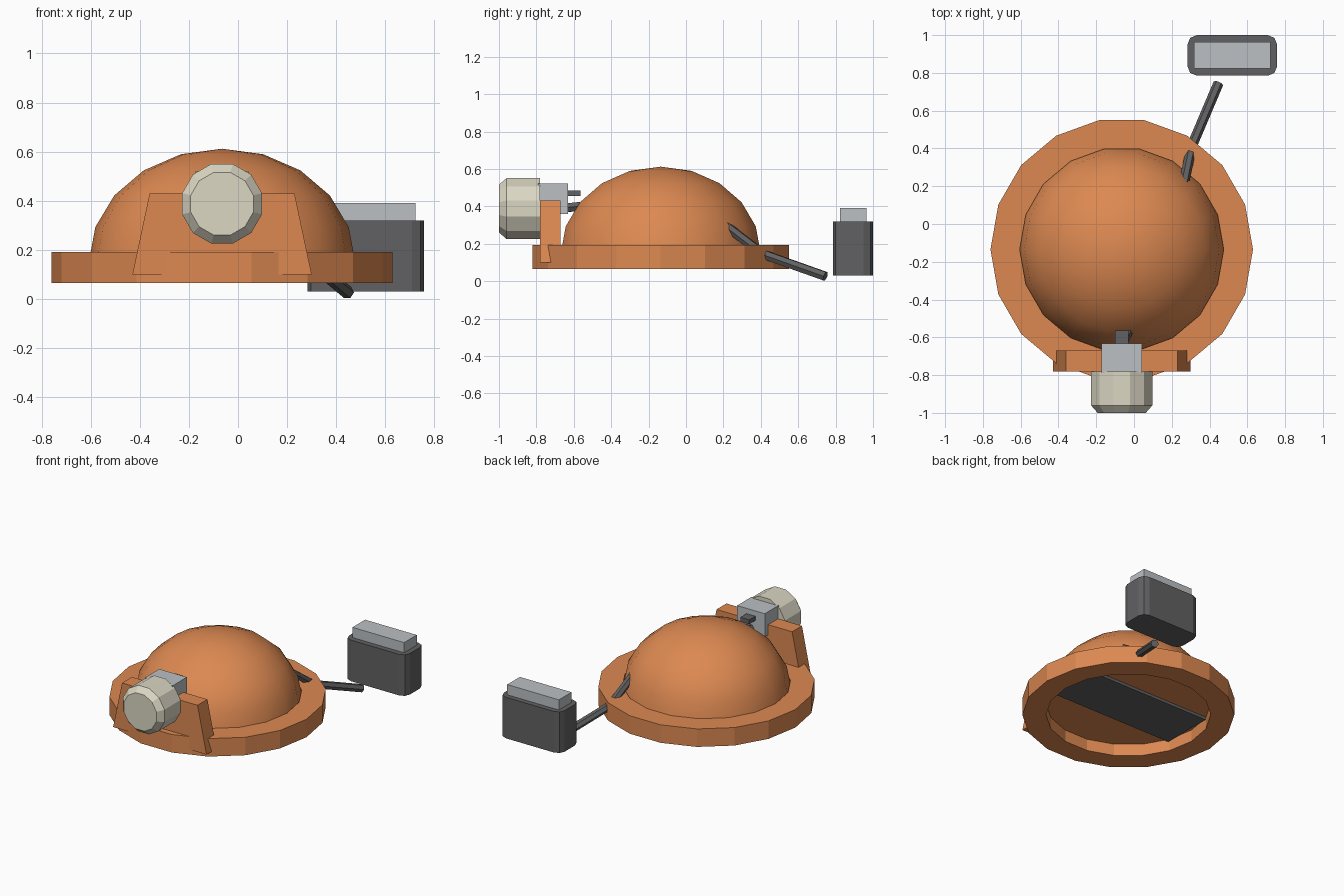
import bpy, bmesh
from math import sin, cos, tau, radians
from mathutils import Vector

if "Cube" in bpy.data.objects:
    bpy.data.objects.remove(bpy.data.objects["Cube"])


def material(name, rgb):
    m = bpy.data.materials.new(name)
    m.use_nodes = True
    m.diffuse_color = (*rgb, 1)
    m.node_tree.nodes["Principled BSDF"].inputs["Base Color"].default_value = (*rgb, 1)
    return m


ORANGE = material("orange shell", (0.72, 0.25, 0.083))
DARK = material("dark grey rubber", (0.12, 0.12, 0.125))
GREY = material("light grey metal", (0.5, 0.53, 0.55))
CREAM = material("cream lamp", (0.71, 0.68, 0.55))

CX, CY = -0.065, -0.135  # centre of the shell


def add_object(name, bm, mat):
    bmesh.ops.recalc_face_normals(bm, faces=bm.faces)
    mesh = bpy.data.meshes.new(name)
    bm.to_mesh(mesh)
    bm.free()
    mesh.materials.append(mat)
    obj = bpy.data.objects.new(name, mesh)
    bpy.context.collection.objects.link(obj)
    return obj


def lathe(name, profile, sides, mat, place, turn=0.0, ring=False):
    """Turn (radius, height) points; place maps (u, v, height) to a point."""
    bm = bmesh.new()
    loops = []
    for r, h in profile:
        if r == 0:
            loops.append([bm.verts.new(place(0, 0, h))] * sides)
        else:
            angles = [tau * i / sides + turn for i in range(sides)]
            loops.append([bm.verts.new(place(r * cos(a), r * sin(a), h)) for a in angles])
    pairs = list(zip(loops, loops[1:]))
    if ring:
        pairs.append((loops[-1], loops[0]))
    for a, b in pairs:
        for i in range(sides):
            j = (i + 1) % sides
            bm.faces.new(list(dict.fromkeys((a[i], a[j], b[j], b[i]))))
    if not ring:
        for loop in (loops[0], loops[-1]):
            if loop[0] is not loop[1]:
                bm.faces.new(loop)
    return add_object(name, bm, mat)


def box(name, low, high, mat, corner=0.0):
    """Box from two corners, with optional rounding of the upright edges."""
    low, high = Vector(low), Vector(high)
    bm = bmesh.new()
    bmesh.ops.create_cube(bm, size=1)
    for v in bm.verts:
        v.co = (low + high) / 2 + v.co * (high - low)
    if corner:
        upright = [e for e in bm.edges
                   if abs(e.verts[0].co.z - e.verts[1].co.z) > 0.01]
        bmesh.ops.bevel(bm, geom=upright, offset=corner, segments=2,
                        profile=0.5, affect="EDGES")
    return add_object(name, bm, mat)


def upright(u, v, h):
    return (CX + u, CY + v, h)


def forward(u, v, h):
    return (CX + u, h, 0.388 + v)


# Helmet shell: smooth dome, closed beneath, and faceted brim ring
dome_profile = [(0.5425 * sin(radians(a)), 0.15 + 0.462 * cos(radians(a)))
                for a in range(90, 0, -18)] + [(0, 0.612)]
dome = lathe("dome", dome_profile, 18, ORANGE, upright)
bpy.context.view_layer.objects.active = dome
dome.select_set(True)
bpy.ops.object.shade_smooth_by_angle(angle=radians(40))
lathe("brim", [(0.695, 0.065), (0.695, 0.192), (0.54, 0.192), (0.54, 0.065)],
      18, ORANGE, upright, ring=True)

# Band across the inside
box("inner_strap", (CX - 0.5, CY - 0.19, 0.13), (CX + 0.5, CY + 0.19, 0.16), DARK)

# Tapered lamp bracket
bm = bmesh.new()
outline = [(-0.365, 0.1), (0.365, 0.1), (0.295, 0.43), (-0.295, 0.43)]
front = bm.faces.new([bm.verts.new((CX + x, -0.78, z)) for x, z in outline])
back = bmesh.ops.extrude_face_region(bm, geom=[front])["geom"]
bmesh.ops.translate(bm, vec=(0, 0.11, 0),
                    verts=[g for g in back if isinstance(g, bmesh.types.BMVert)])
if not front.is_valid or len(bm.faces) < 6:
    bmesh.ops.holes_fill(bm, edges=bm.edges)
add_object("lamp_bracket", bm, ORANGE)

# Lamp, its mount and the switch
box("lamp_mount", (CX - 0.108, -0.79, 0.358), (CX + 0.108, -0.632, 0.522), GREY)
lathe("lamp", [(0.168, -0.78), (0.168, -0.96), (0.132, -1.0)], 12, CREAM,
      forward, turn=tau / 24)
box("switch", (CX - 0.035, -0.64, 0.455), (CX + 0.035, -0.563, 0.485), DARK)

# Cable running from the lamp through the shell to the battery
curve = bpy.data.curves.new("cable", "CURVE")
curve.dimensions = "3D"
curve.bevel_depth = 0.027
curve.bevel_resolution = 1
curve.use_fill_caps = True
path = [(CX, -0.64, 0.392), (0.22, 0, 0.46), (0.305, 0.41, 0.145), (0.447, 0.745, 0.026)]
spline = curve.splines.new("POLY")
spline.points.add(len(path) - 1)
for point, co in zip(spline.points, path):
    point.co = (*co, 1)
spline.use_smooth = False
curve.materials.append(DARK)
bpy.context.collection.objects.link(bpy.data.objects.new("cable", curve))

# Battery pack and lid
box("battery", (0.283, 0.785, 0.03), (0.758, 1.0, 0.32), DARK, corner=0.05)
box("battery_lid", (0.318, 0.823, 0.31), (0.722, 0.964, 0.392), GREY)
